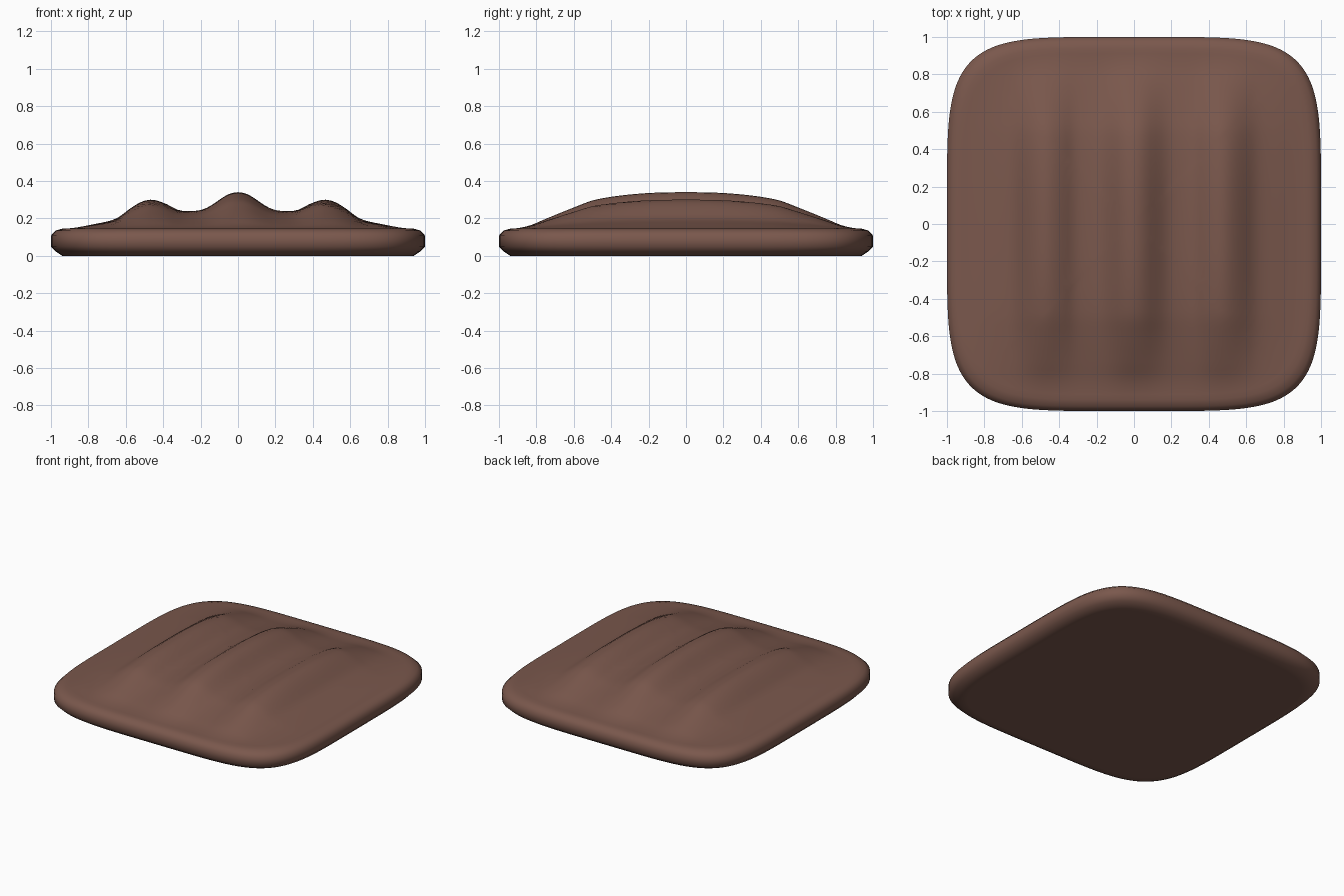
import bpy
import bmesh

cube = bpy.data.objects.get("Cube")
if cube:
    bpy.data.objects.remove(cube, do_unlink=True)

POWER = 5      # squareness of the rounded outline
RIM = 0.94     # half width of the flat top and bottom
TOP = 0.145    # height of the slab below the ridges

# Height of the ridges above the slab, from the middle outwards
ACROSS = [(0, .195), (.06, .18), (.12, .14), (.18, .105), (.25, .094), (.32, .1),
          (.39, .135), (.46, .155), (.52, .142), (.58, .105), (.65, .055),
          (.75, .028), (.94, 0)]
# How the ridges fade towards the front and back
ALONG = [(0, 1), (.25, .96), (.48, .8), (.6, .58), (.75, .27), (.84, .08), (.94, 0)]


def smooth_curve(points, t):
    """Even, smooth curve through the points."""
    t = min(abs(t), points[-1][0])
    last = len(points) - 1

    def slope(i):
        if i in (0, last):
            return 0
        a, b = points[i - 1], points[i + 1]
        return (b[1] - a[1]) / (b[0] - a[0])

    for i in range(last):
        (x0, y0), (x1, y1) = points[i], points[i + 1]
        if t <= x1:
            w = x1 - x0
            s = (t - x0) / w
            ease = s * s * (3 - 2 * s)
            return (y0 + (y1 - y0) * ease + w * slope(i) * s * (1 - s) ** 2
                    - w * slope(i + 1) * s * s * (1 - s))
    return points[-1][1]


brown = bpy.data.materials.new("warm brown")
brown.use_nodes = True
colour = (0.195, 0.097, 0.073, 1)
brown.diffuse_color = colour
brown.node_tree.nodes["Principled BSDF"].inputs["Base Color"].default_value = colour

# Ridged top, a square grid drawn into the rounded outline
bm = bmesh.new()
bmesh.ops.create_grid(bm, x_segments=64, y_segments=64, size=1)
for v in bm.verts:
    u, w = abs(v.co.x), abs(v.co.y)
    length = (u ** POWER + w ** POWER) ** (1 / POWER)
    v.co *= RIM * max(u, w) / length if length else 1
    v.co.z = TOP + smooth_curve(ACROSS, v.co.x) * smooth_curve(ALONG, v.co.y)

# Bevelled side wall and the start of the underside, ring by ring
edges = [e for e in bm.edges if e.is_boundary]
size = RIM
for new_size, z in [(.975, .135), (1, .108), (1, .05), (.975, .023), (RIM, 0), (.9, 0)]:
    made = bmesh.ops.extrude_edge_only(bm, edges=edges)["geom"]
    edges = [g for g in made if isinstance(g, bmesh.types.BMEdge)]
    for v in (g for g in made if isinstance(g, bmesh.types.BMVert)):
        v.co.x *= new_size / size
        v.co.y *= new_size / size
        v.co.z = z
    size = new_size
bmesh.ops.edgeloop_fill(bm, edges=edges)
bmesh.ops.recalc_face_normals(bm, faces=bm.faces)
for f in bm.faces:
    f.smooth = True

mesh = bpy.data.meshes.new("ridged_slab")
bm.to_mesh(mesh)
bm.free()
mesh.materials.append(brown)
slab = bpy.data.objects.new("ridged_slab", mesh)
bpy.context.collection.objects.link(slab)
